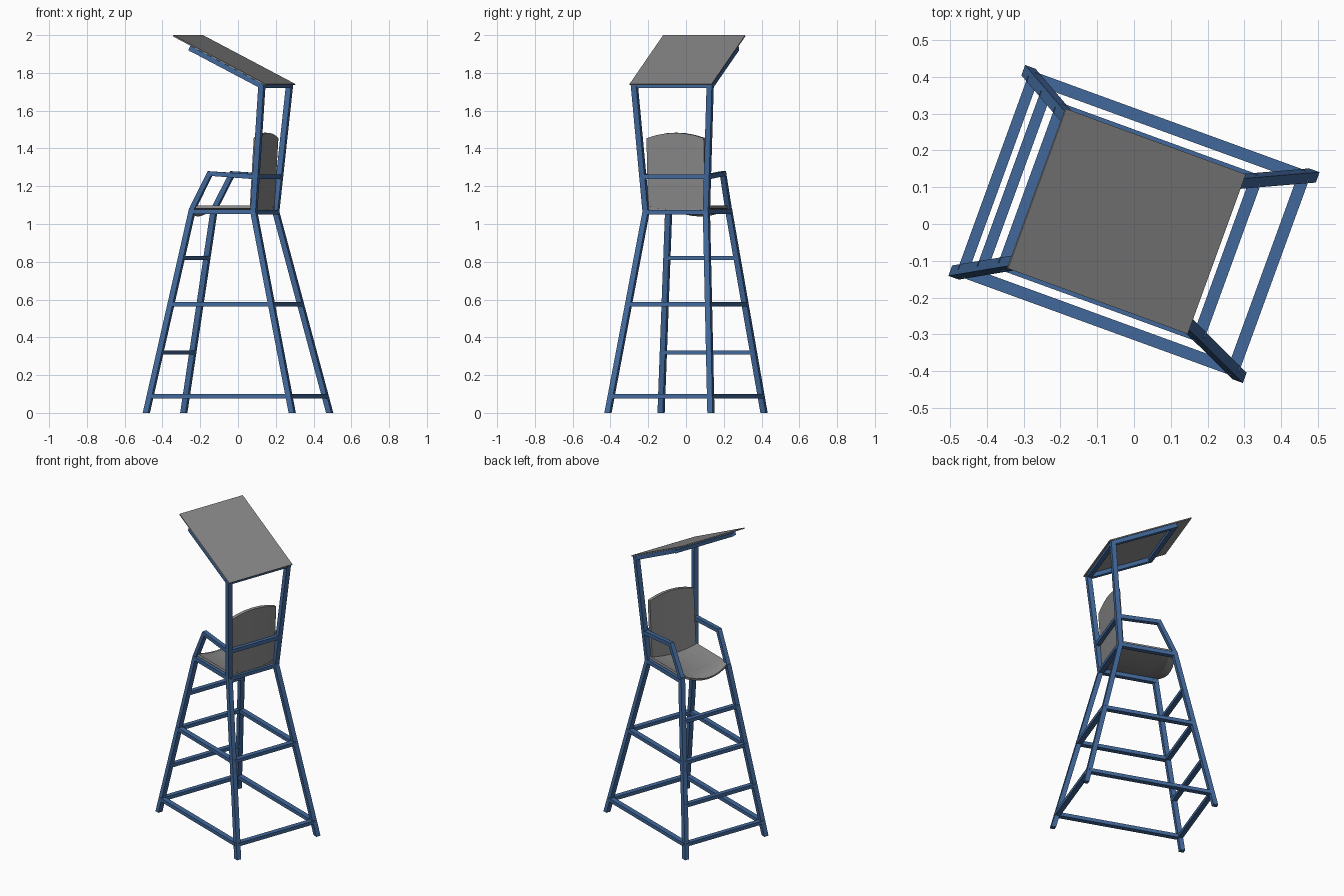
import bpy, bmesh, math
from mathutils import Vector, Matrix

if "Cube" in bpy.data.objects:
    bpy.data.objects.remove(bpy.data.objects["Cube"])

# whole chair is turned 20 degrees; local x = depth (back at +x), local y = width
TURN = Matrix.Rotation(math.radians(-20), 4, 'Z')


def material(name, rgb):
    m = bpy.data.materials.new(name)
    m.diffuse_color = (*rgb, 1)
    m.use_nodes = True
    m.node_tree.nodes["Principled BSDF"].inputs["Base Color"].default_value = m.diffuse_color
    return m


BLUE = material("blue painted frame", (0.054, 0.14, 0.33))
GREY = material("grey panel", (0.25, 0.25, 0.25))


def finish(name, bm, mat):
    bmesh.ops.recalc_face_normals(bm, faces=bm.faces)
    bm.transform(TURN)
    me = bpy.data.meshes.new(name)
    bm.to_mesh(me)
    bm.free()
    me.materials.append(mat)
    ob = bpy.data.objects.new(name, me)
    bpy.context.collection.objects.link(ob)
    return ob


def sweep(name, pts, sections, mat=BLUE):
    """Four-sided tube; sections = (half side vector a, b) at each point."""
    bm = bmesh.new()
    rings = []
    for p, (a, b) in zip(pts, sections):
        p, a, b = Vector(p), Vector(a), Vector(b)
        rings.append([bm.verts.new(p + s * a + t * b)
                      for s, t in ((-1, -1), (1, -1), (1, 1), (-1, 1))])
    for r, q in zip(rings, rings[1:]):
        for i in range(4):
            j = (i + 1) % 4
            bm.faces.new((r[i], r[j], q[j], q[i]))
    bm.faces.new(rings[0])
    bm.faces.new(rings[-1])
    return finish(name, bm, mat)


def bar(name, p, q, w=0.033, h=0.023, mat=BLUE):
    """Straight bar, w across and h tall."""
    d = (Vector(q) - Vector(p)).normalized()
    side = d.cross(Vector((0, 0, 1))).normalized()
    up = side.cross(d)
    return sweep(name, [p, q], [(side * w / 2, up * h / 2)] * 2, mat)


def sheet(name, nu, nv, point, thick, mat=GREY):
    """Thick curved panel from a function of two 0..1 parameters."""
    bm = bmesh.new()
    g = [[bm.verts.new(point(i / nu, j / nv)) for j in range(nv + 1)] for i in range(nu + 1)]
    for i in range(nu):
        for j in range(nv):
            bm.faces.new((g[i][j], g[i + 1][j], g[i + 1][j + 1], g[i][j + 1]))
    ob = finish(name, bm, mat)
    m = ob.modifiers.new("thickness", 'SOLIDIFY')
    m.thickness = thick
    m.offset = 0
    return ob


SEAT_Z = 1.065


def leg(front, side, z):
    """Centre of a leg at height z."""
    t = z / SEAT_Z
    u = -0.411 + 0.213 * t if front else 0.411 - 0.26 * t
    return Vector((u, side * (0.29 - 0.12 * t), z))


def post(side, z):
    t = (z - SEAT_Z) / (1.74 - SEAT_Z)
    return Vector((0.151 + 0.062 * t, side * (0.17 + 0.044 * t), z))


flat = (Vector((0.015, 0, 0)), Vector((0, 0.015, 0)))
for s, label in ((-1, "right"), (1, "left")):
    # legs, the rear ones continuing up as roof posts
    sweep(f"front_leg_{label}", [leg(True, s, 0), leg(True, s, 1.085)], [flat] * 2)
    sweep(f"rear_leg_{label}", [leg(False, s, 0), leg(False, s, SEAT_Z), post(s, 1.742)], [flat] * 3)
    # side rails
    for z in (0.088, 0.576):
        bar(f"side_rail_{label}", leg(True, s, z), leg(False, s, z))
    bar(f"seat_rail_{label}", leg(True, s, SEAT_Z), leg(False, s, SEAT_Z), 0.03, 0.026)
    # bent armrest
    y = Vector((0, 0.014, 0))
    sweep(f"armrest_{label}",
          [leg(True, s, 1.08), (-0.095, s * 0.174, 1.267), post(s, 1.25)],
          [(y, Vector((-0.0115, 0, 0.007))), (y, Vector((-0.008, 0, 0.0125))), (y, Vector((0, 0, 0.013)))])
    # sloping roof bearers
    bar(f"roof_bearer_{label}", (0.213, s * 0.214, 1.731), (-0.192, s * 0.214, 1.932), 0.028, 0.026)

# front ladder rungs
for z in (0.088, 0.32, 0.576, 0.82):
    bar("front_rung", leg(True, -1, z), leg(True, 1, z), 0.03)
# rear crossbars
for z in (0.088, 0.576, SEAT_Z - 0.003):
    bar("rear_crossbar", leg(False, -1, z), leg(False, 1, z))
bar("backrest_crossbar", post(-1, 1.25), post(1, 1.25), 0.028, 0.024)
# roof crossbars and panel
bar("roof_front_crossbar", (-0.18, -0.214, 1.926), (-0.18, 0.214, 1.926), 0.028, 0.024)
bar("roof_rear_crossbar", (0.211, -0.214, 1.732), (0.211, 0.214, 1.732), 0.028, 0.024)
bar("roof_panel", (0.238, 0, 1.738), (-0.282, 0, 1.9965), 0.462, 0.007, GREY)


# dished seat with rounded, drooping front
def seat_point(a, b):
    v = 2 * b - 1
    bow = 1 - v * v
    t = 1 - a                      # 1 at the front
    u = 0.15 - t * (0.35 + 0.03 * bow)
    lip = max(0, (t - 0.8) / 0.2) ** 2
    return (u, 0.17 * v, 1.09 - 0.022 * bow - 0.022 * lip * bow)


sheet("seat", 10, 8, seat_point, 0.014)


# nearly flat backrest with arched top
def back_point(a, b):
    v = 2 * b - 1
    bow = 1 - v * v
    z = 1.065 + a * (0.39 + 0.028 * bow)
    return (0.134 + 0.003 * bow + 0.024 * a, 0.161 * v, z)


sheet("backrest", 1, 6, back_point, 0.022)
